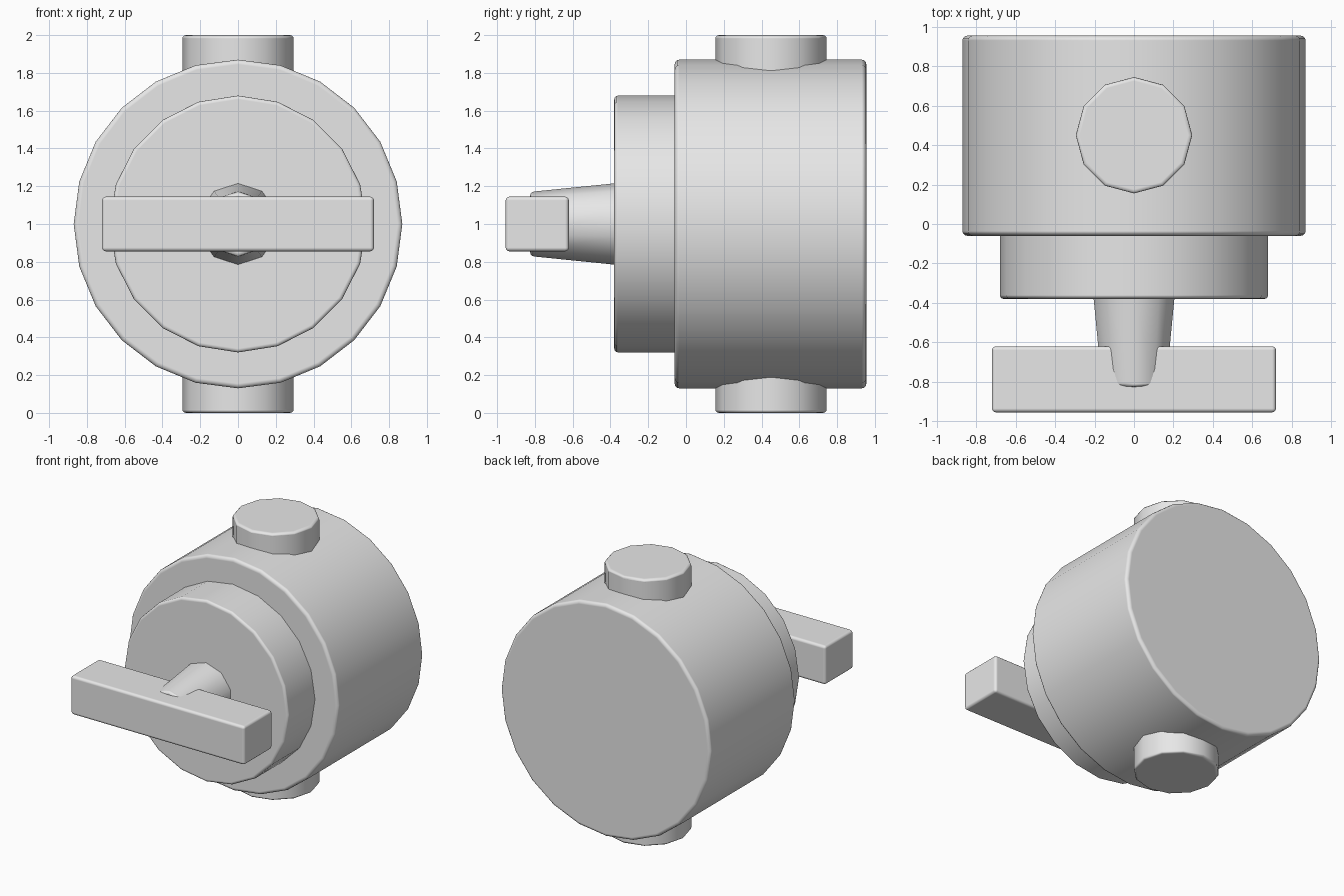
import bpy
import math

cube = bpy.data.objects.get("Cube")
if cube:
    bpy.data.objects.remove(cube, do_unlink=True)

# Single light grey material
grey = bpy.data.materials.new("light_grey")
grey.use_nodes = True
colour = (0.8, 0.8, 0.8, 1)
grey.diffuse_color = colour
grey.node_tree.nodes["Principled BSDF"].inputs["Base Color"].default_value = colour


def finish(name, bevel):
    """Name, colour, smooth and round the edges of the active object."""
    obj = bpy.context.object
    obj.name = name
    obj.data.materials.append(grey)
    bpy.ops.object.transform_apply(location=False, rotation=True, scale=True)
    bpy.ops.object.shade_smooth()
    mod = obj.modifiers.new("rounded_edges", "BEVEL")
    mod.width = bevel
    mod.segments = 3
    mod.limit_method = "ANGLE"
    mod.angle_limit = math.radians(60)
    mod.harden_normals = True
    return obj


def turned(name, sides, r_back, r_front, y_back, y_front, bevel):
    """Cylinder or taper lying along y, centred at z = 1."""
    bpy.ops.mesh.primitive_cone_add(
        vertices=sides, radius1=r_back, radius2=r_front, depth=y_back - y_front,
        location=(0, (y_back + y_front) / 2, 1), rotation=(math.pi / 2, 0, 0))
    return finish(name, bevel)


# Main drum, stepped front disc and tapered handle stem
turned("body", 24, 0.87, 0.87, 0.955, -0.06, 0.025)
turned("front_disc", 20, 0.68, 0.68, 0.1, -0.38, 0.02)
turned("handle_stem", 10, 0.22, 0.17, -0.33, -0.825, 0.02)

# Crossbar handle
bpy.ops.mesh.primitive_cube_add(size=1, location=(0, -0.7875, 1))
bpy.context.object.scale = (1.44, 0.335, 0.29)
finish("handle_bar", 0.02)

# Ports above and below the drum
for name, z in (("top_port", 1.75), ("bottom_port", 0.25)):
    bpy.ops.mesh.primitive_cylinder_add(
        vertices=12, radius=0.295, depth=0.5, location=(0, 0.45, z))
    finish(name, 0.02)
